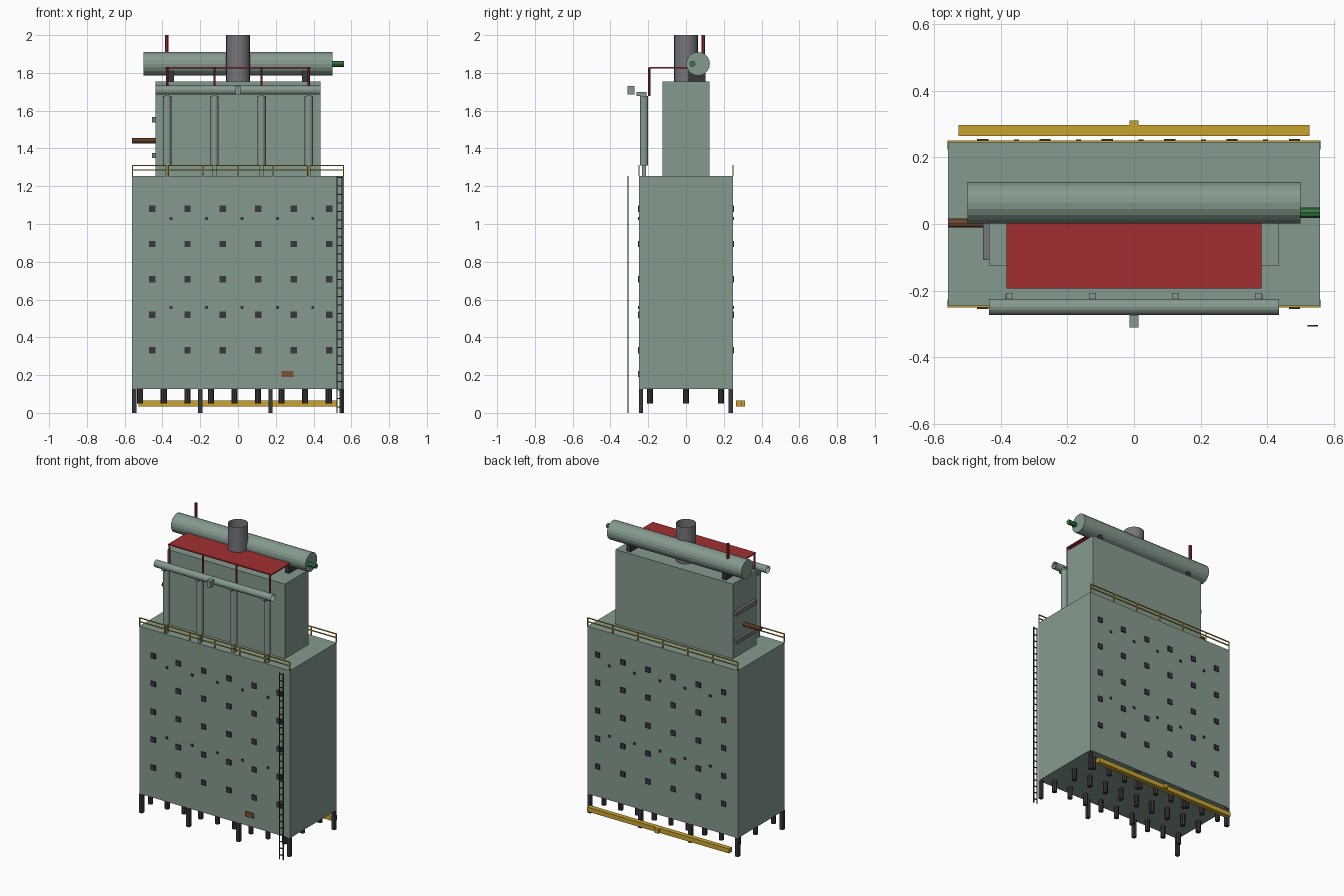
import bpy, bmesh
from mathutils import Matrix, Vector

default = bpy.data.objects.get("Cube")
if default:
    bpy.data.objects.remove(default, do_unlink=True)


def material(name, rgb):
    m = bpy.data.materials.new(name)
    m.use_nodes = True
    m.diffuse_color = (*rgb, 1)
    m.node_tree.nodes["Principled BSDF"].inputs["Base Color"].default_value = (*rgb, 1)
    return m


sage = material("sage casing", (0.235, 0.325, 0.27))
grey = material("grey steel", (0.18, 0.18, 0.2))
dark = material("dark steel", (0.04, 0.04, 0.048))
red = material("red pipework", (0.36, 0.028, 0.032))
yellow = material("yellow paint", (0.58, 0.37, 0.03))
brown = material("brown pipe", (0.2, 0.08, 0.034))
green = material("green pipe", (0.038, 0.2, 0.06))


def finish(name, bm, mat):
    mesh = bpy.data.meshes.new(name)
    bm.to_mesh(mesh)
    bm.free()
    mesh.materials.append(mat)
    obj = bpy.data.objects.new(name, mesh)
    bpy.context.collection.objects.link(obj)
    return obj


def boxes(name, mat, items):
    """One object from a list of (centre, size) boxes."""
    bm = bmesh.new()
    for centre, size in items:
        place = Matrix.Translation(centre) @ Matrix.Diagonal((*size, 1))
        bmesh.ops.create_cube(bm, size=1, matrix=place)
    return finish(name, bm, mat)


def tubes(name, mat, radius, ends, sides=16, caps=False):
    """One object from a list of (start, end) cylinders."""
    bm = bmesh.new()
    for a, b in ends:
        a, b = Vector(a), Vector(b)
        turn = (b - a).to_track_quat("Z", "Y").to_matrix().to_4x4()
        bmesh.ops.create_cone(bm, cap_ends=caps, segments=sides, radius1=radius,
                              radius2=radius, depth=(b - a).length,
                              matrix=Matrix.Translation((a + b) / 2) @ turn)
    return finish(name, bm, mat)


BASE, DECK, ROOF = 0.127, 1.253, 1.755
HALF_X, HALF_Y = 0.56, 0.248

# Main casing and upper casing
boxes("main_casing", sage, [((0, 0, (BASE + DECK) / 2), (2 * HALF_X, 2 * HALF_Y, DECK - BASE))])
boxes("upper_casing", sage, [((0, 0, (DECK + ROOF) / 2), (0.872, 0.25, ROOF - DECK))])

# Burner and sight ports on front and back walls
wall_sides = (-HALF_Y, HALF_Y)
boxes("large_ports", dark, [((-0.455 + 0.1875 * i, y, 0.331 + 0.1877 * k), (0.034, 0.014, 0.034))
                            for i in range(6) for k in range(5) for y in wall_sides])
boxes("small_ports", dark, [((-0.354 + 0.1875 * i, y, z), (0.015, 0.012, 0.015))
                            for i in range(5) for z in (0.558, 1.03) for y in wall_sides])
boxes("access_door", brown, [((0.262, -HALF_Y, 0.206), (0.063, 0.014, 0.032))])

# Legs and floor burners
boxes("legs", dark, [((x, y, BASE / 2), (0.023, 0.023, BASE))
                     for x in (-0.55, -0.2, 0.172, 0.549) for y in (-0.238, 0.236)])
tubes("floor_burners", dark, 0.016,
      [((-0.518 + 0.1248 * i, y, 0.05), (-0.518 + 0.1248 * i, y, BASE))
       for i in range(9) for y in (-0.19, 0, 0.185)], sides=8, caps=True)

# Fuel manifold behind the legs
boxes("fuel_manifold", yellow, [((0, 0.281, 0.05), (1.056, 0.032, 0.03)),
                                ((0, 0.304, 0.05), (0.028, 0.016, 0.03))])

# Deck railings
rail = 0.006
rails = [((0, y, z), (2 * HALF_X, rail, rail)) for y in wall_sides for z in (1.285, 1.31)]
rails += [((-0.558 + 0.186 * i, y, (DECK + 1.312) / 2), (rail, rail, 1.312 - DECK))
          for i in range(7) for y in wall_sides]
boxes("deck_railings", yellow, rails)

# Ladder
ladder = [((x, -0.306, DECK / 2), (0.005, 0.005, DECK)) for x in (0.524, 0.551)]
ladder += [((0.5375, -0.306, 0.03 + 0.045 * i), (0.03, 0.005, 0.005)) for i in range(28)]
boxes("ladder", dark, ladder)

# Front columns with feet, elbows and the collecting header
columns = (-0.375, -0.125, 0.125, 0.375)
tubes("columns", sage, 0.022, [((x, -0.222, 1.31), (x, -0.222, 1.677)) for x in columns])
boxes("column_feet", sage, [((x, -0.222, 1.283), (0.022, 0.022, 0.062)) for x in columns])
boxes("column_elbows", sage, [((x, -0.235, 1.688), (0.021, 0.054, 0.022)) for x in columns])
tubes("header", sage, 0.024, [((-0.436, -0.249, 1.709), (0.436, -0.249, 1.709))])
boxes("header_outlet", sage, [((0, -0.292, 1.709), (0.028, 0.038, 0.045))])

# Red platform on thin posts
boxes("platform", red, [((0, -0.092, 1.828), (0.766, 0.204, 0.009))])
tubes("platform_posts", red, 0.006, [((x, -0.194, 1.677), (x, -0.194, 1.828)) for x in columns], 8)

# Drum, saddles, nozzle and vent
tubes("drum", sage, 0.0625, [((-0.5, 0.064, 1.848), (0.5, 0.064, 1.848))], sides=20, caps=True)
boxes("drum_saddles", dark, [((x, 0.058, 1.785), (0.03, 0.09, 0.06)) for x in (-0.355, 0.355)])
tubes("drum_nozzle", green, 0.016, [((0.49, 0.034, 1.848), (0.56, 0.034, 1.848))], 8, True)
tubes("vent_pipe", red, 0.01, [((-0.377, 0.091, 1.895), (-0.377, 0.091, 2))], 10)

# Open stack
tubes("stack", grey, 0.0625, [((0, 0, ROOF), (0, 0, 2))], sides=24)

# Side wall beams and feed pipe
boxes("side_beams", grey, [((-0.445, 0, z), (0.018, 0.216, 0.028)) for z in (1.363, 1.552)])
tubes("feed_pipe", brown, 0.0145, [((-0.56, 0.003, 1.44), (-0.43, 0.003, 1.44))], 10, True)
